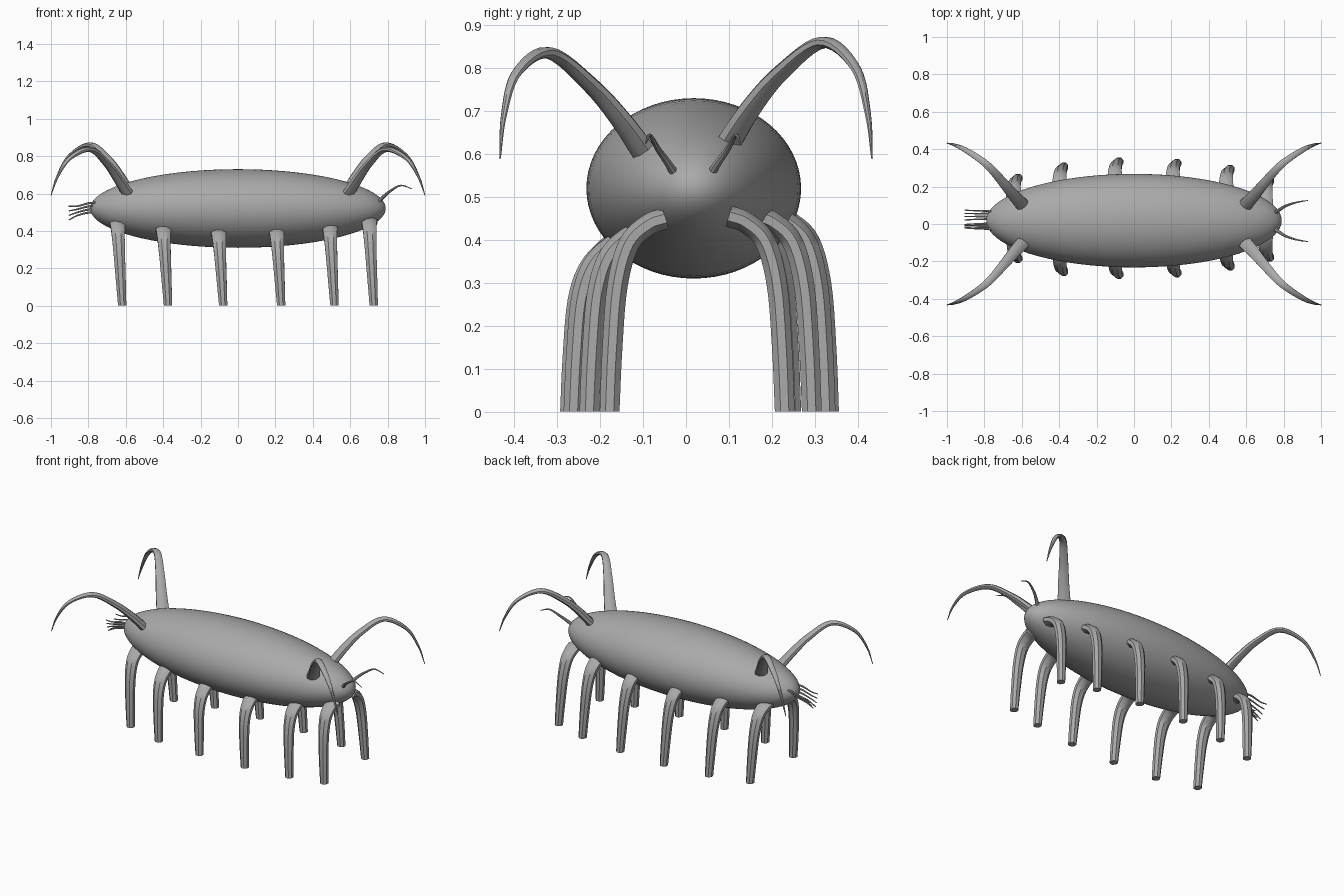
import bpy
import bmesh
from math import sin, cos, pi
from mathutils import Vector, Matrix

default_cube = bpy.data.objects.get("Cube")
if default_cube:
    bpy.data.objects.remove(default_cube, do_unlink=True)

# One plain grey for the whole creature
grey = bpy.data.materials.new("plain grey")
grey.use_nodes = True
colour = (0.4, 0.4, 0.4, 1)
grey.diffuse_color = colour
grey.node_tree.nodes["Principled BSDF"].inputs["Base Color"].default_value = colour


def finish(name, bm, angle=0.6):
    """Turn a bmesh into a named, shaded object."""
    bmesh.ops.recalc_face_normals(bm, faces=bm.faces)
    mesh = bpy.data.meshes.new(name)
    bm.to_mesh(mesh)
    bm.free()
    mesh.materials.append(grey)
    obj = bpy.data.objects.new(name, mesh)
    bpy.context.collection.objects.link(obj)
    bpy.ops.object.select_all(action="DESELECT")
    obj.select_set(True)
    bpy.context.view_layer.objects.active = obj
    bpy.ops.object.shade_smooth_by_angle(angle=angle)
    return obj


def smooth_path(points, steps):
    """Sample a smooth spline that passes through all the points."""
    pts = [Vector(p) for p in points]
    pts = [2 * pts[0] - pts[1]] + pts + [2 * pts[-1] - pts[-2]]
    path = []
    for a, b, c, d in zip(pts, pts[1:], pts[2:], pts[3:]):
        for i in range(steps):
            t = i / steps
            path.append(b + (c - a) * t / 2
                        + (a - 2.5 * b + 2 * c - d / 2) * t * t
                        + (3 * b - a - 3 * c + d) * t ** 3 / 2)
    path.append(pts[-2])
    return path


def tapered_limb(name, points, side, start, end, sides=8, steps=5, level_end=False):
    """Sweep an oval of (width, depth) half sizes along a path, tapering it."""
    path = smooth_path(points, steps)
    side = Vector(side).normalized()
    last = len(path) - 1
    bm = bmesh.new()
    rings = []
    for i, centre in enumerate(path):
        tangent = (path[min(i + 1, last)] - path[max(i - 1, 0)]).normalized()
        if level_end and i == last:
            tangent = Vector((0, 0, -1))
        across = (side - tangent * side.dot(tangent)).normalized()
        depth_dir = tangent.cross(across)
        t = i / last
        width = start[0] + (end[0] - start[0]) * t
        depth = start[1] + (end[1] - start[1]) * t
        ring = []
        for k in range(sides):
            a = 2 * pi * (k + 0.5) / sides
            ring.append(bm.verts.new(centre + across * width * cos(a)
                                     + depth_dir * depth * sin(a)))
        rings.append(ring)
    for r, s in zip(rings, rings[1:]):
        for k in range(sides):
            n = (k + 1) % sides
            bm.faces.new((r[k], r[n], s[n], s[k]))
    bm.faces.new(rings[0])
    bm.faces.new(rings[-1])
    return finish(name, bm)


# Long egg-shaped body with its poles at the two ends
bm = bmesh.new()
bmesh.ops.create_uvsphere(bm, u_segments=64, v_segments=40, radius=1)
bm.transform(Matrix.Translation((0, 0.018, 0.52))
             @ Matrix.Diagonal((0.79, 0.25, 0.21, 1))
             @ Matrix.Rotation(pi / 2, 4, "Y"))
finish("body", bm, angle=1.0)

# Six pairs of legs: top x, front foot y, front top z, back foot y
legs = [
    (-0.645, -0.185, 0.46, 0.245),
    (-0.40, -0.255, 0.43, 0.305),
    (-0.105, -0.27, 0.415, 0.333),
    (0.205, -0.262, 0.42, 0.325),
    (0.49, -0.225, 0.44, 0.293),
    (0.70, -0.178, 0.47, 0.23),
]
for number, (x, front_y, front_z, back_y) in enumerate(legs, 1):
    for label, sign, foot_y, top in (("front", -1, front_y, front_z),
                                     ("back", 1, back_y, 0.475)):
        profile = [(0.13, top - 0.02), (0.09, top - 0.035), (0.045, top - 0.08),
                   (0.018, top * 0.62), (0.006, top * 0.3), (0, 0)]
        path = [(x + 0.026 * (1 - z / top), foot_y - sign * inward, z)
                for inward, z in profile]
        tapered_limb(f"{label}_leg_{number}", path, (1, 0, 0),
                     (0.047, 0.027), (0.024, 0.025), level_end=True)

# Four large arching horns, the front pair slightly lower
horn = [(0.585, 0.09, 0.61), (0.64, 0.15, 0.705), (0.70, 0.222, 0.79),
        (0.79, 0.32, 0.86), (0.90, 0.395, 0.80), (0.965, 0.424, 0.69), (1, 0.433, 0.59)]
for end, sx in (("left", 1), ("right", -1)):
    for label, sy in (("front", -1), ("back", 1)):
        drop = 0.03 if sy < 0 else 0
        path = [(sx * x, sy * y, z - drop * sin(pi * min(1, i / 6 + 0.2)))
                for i, (x, y, z) in enumerate(horn)]
        tapered_limb(f"{label}_{end}_horn", path, (sx * 0.75, -sy * 0.65, 0),
                     (0.04, 0.026), (0.002, 0.002), steps=6)

# Two small feelers on the head end
feeler = [(0.73, 0.03, 0.53), (0.765, 0.052, 0.57), (0.81, 0.08, 0.61),
          (0.87, 0.1, 0.643), (0.93, 0.11, 0.625)]
for label, sy in (("front", -1), ("back", 1)):
    path = [(x, 0.016 + sy * y, z) for x, y, z in feeler]
    tapered_limb(f"{label}_feeler", path, (0.5, -sy * 0.8, 0),
                 (0.013, 0.012), (0.002, 0.002))

# Two tufts of thin drooping tail bristles
for label, middle, sy in (("front", -0.012, -1), ("back", 0.048, 1)):
    for k in range(4):
        spread = (k - 1.5) / 1.5
        y = middle + sy * spread * 0.018
        z = 0.515 + spread * 0.025
        path = [(-0.75, y, z + 0.01), (-0.80, y + spread * 0.004, z + 0.008),
                (-0.86, y + spread * 0.006, z - 0.008),
                (-0.905, y + spread * 0.008, z - 0.02 + spread * 0.012)]
        tapered_limb(f"{label}_tail_bristle_{k + 1}", path, (0, 1, 0),
                     (0.007, 0.007), (0.003, 0.003), sides=6, steps=4)
